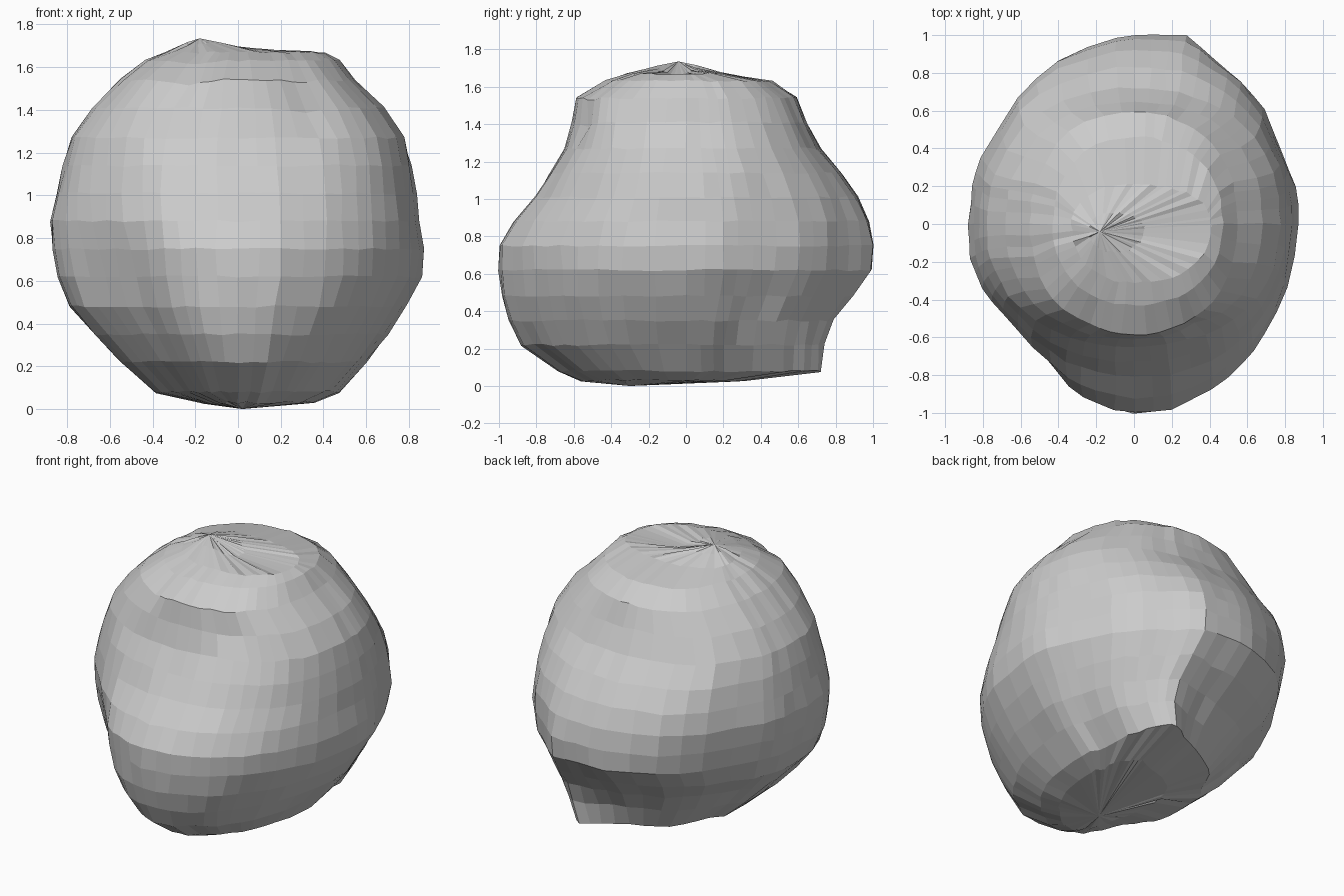
import bpy, bmesh, math, random
from mathutils import Vector

if "Cube" in bpy.data.objects:
    bpy.data.objects.remove(bpy.data.objects["Cube"])

random.seed(4)

# Plan outline of the boulder, anticlockwise from +x, at its widest
outline = [(.88, 0), (.865, .2), (.8, .36), (.69, .6), (.57, .75), (.43, .87), (.28, 1),
           (.1, 1), (-.1, .99), (-.4, .86), (-.6, .66), (-.8, .35), (-.86, .2), (-.88, 0),
           (-.87, -.2), (-.8, -.36), (-.65, -.5), (-.5, -.66), (-.35, -.85), (-.2, -.95),
           (0, -1), (.2, -.98), (.42, -.87), (.57, -.74), (.7, -.58), (.82, -.34)]
wide = [Vector((x / .88, y)) for x, y in outline]

# Near the ground the back left is cut away, leaving a pointed foot at the back right
foot = list(wide)
for i, p in {3: (.9, .62), 4: (.8, .8), 5: (.7, .93), 6: (.58, 1), 7: (.33, .9),
             8: (.03, .79), 9: (-.35, .69), 10: (-.65, .54), 11: (-.85, .33)}.items():
    foot[i] = Vector(p)


# The upper part is fuller and rounder
def rounded(p, power=2.25):
    return p / (abs(p.x) ** power + abs(p.y) ** power) ** (1 / power)


crown = [rounded(p) for p in wide]

# Levels: height, left, right, front, back reach
levels = [(.03, .16, .36, .56, .33),
          (.08, .39, .47, .68, .72), (.22, .55, .60, .88, .74), (.35, .67, .70, .95, .79),
          (.48, .79, .785, .985, .89), (.62, .84, .86, 1, .99), (.75, .865, .87, 1, 1),
          (.88, .875, .85, .92, .98), (1.01, .85, .835, .81, .92), (1.14, .82, .81, .73, .83),
          (1.27, .78, .775, .65, .72), (1.41, .68, .68, .61, .65),
          (1.54, .55, .55, .585, .59), (1.63, .43, .47, .43, .46), (1.67, .33, .41, .31, .21)]


def refine(points):
    """Insert a curved midpoint between neighbouring outline points."""
    n, out = len(points), []
    for i, p in enumerate(points):
        q, a, b = points[(i + 1) % n], points[i - 1], points[(i + 2) % n]
        out += [p, (p + q) * .54 - (a + b) * .04]
    return out


wide, foot, crown = refine(wide), refine(foot), refine(crown)

# Shallow hollows: centre, radius, depth
dents = [((.33, -.55, 1.43), .16, .05), ((-.24, -.5, 1.58), .18, .04),
         ((-.55, -.45, 1.15), .18, .02), ((.12, -.05, 1.68), .22, .06),
         ((.65, -.35, 1.05), .2, .02)]


def weather(p):
    for c, radius, depth in dents:
        d = (p - Vector(c)).length
        if d < radius:
            p = p + (Vector((0, 0, .85)) - p).normalized() * depth * (1 - d / radius)
    return p + Vector([random.uniform(-.006, .006) for _ in range(3)])


def clamp(t):
    return max(0, min(1, t))


bm = bmesh.new()
rings = []
for z, left, right, front, back in levels:
    low_mix, top_mix = clamp((z - .08) / .5), clamp((z - .7) / .5)
    ring = []
    for low, mid, high in zip(foot, wide, crown):
        p = low.lerp(mid, low_mix).lerp(high, top_mix)
        x = p.x * (right if p.x > 0 else left)
        y = p.y * (back if p.y > 0 else front)
        ring.append(bm.verts.new(weather(Vector((x, y, z)))))
    rings.append(ring)

# Inner ring of the uneven top, leading up to the peak
top = Vector((-.18, -.04, 1.735))
rings.append([bm.verts.new(weather(v.co.lerp(top, .6))) for v in rings[-1]])

# Bridge the levels and close the ends
n = len(wide)
for a, b in zip(rings, rings[1:]):
    for i in range(n):
        j = (i + 1) % n
        bm.faces.new((a[i], a[j], b[j], b[i]))
base, peak = bm.verts.new((.02, -.3, 0)), bm.verts.new(top)
for i in range(n):
    j = (i + 1) % n
    bm.faces.new((rings[0][j], rings[0][i], base))
    bm.faces.new((rings[-1][i], rings[-1][j], peak))
bmesh.ops.recalc_face_normals(bm, faces=bm.faces)

mesh = bpy.data.meshes.new("boulder")
bm.to_mesh(mesh)
bm.free()
boulder = bpy.data.objects.new("boulder", mesh)
bpy.context.collection.objects.link(boulder)
